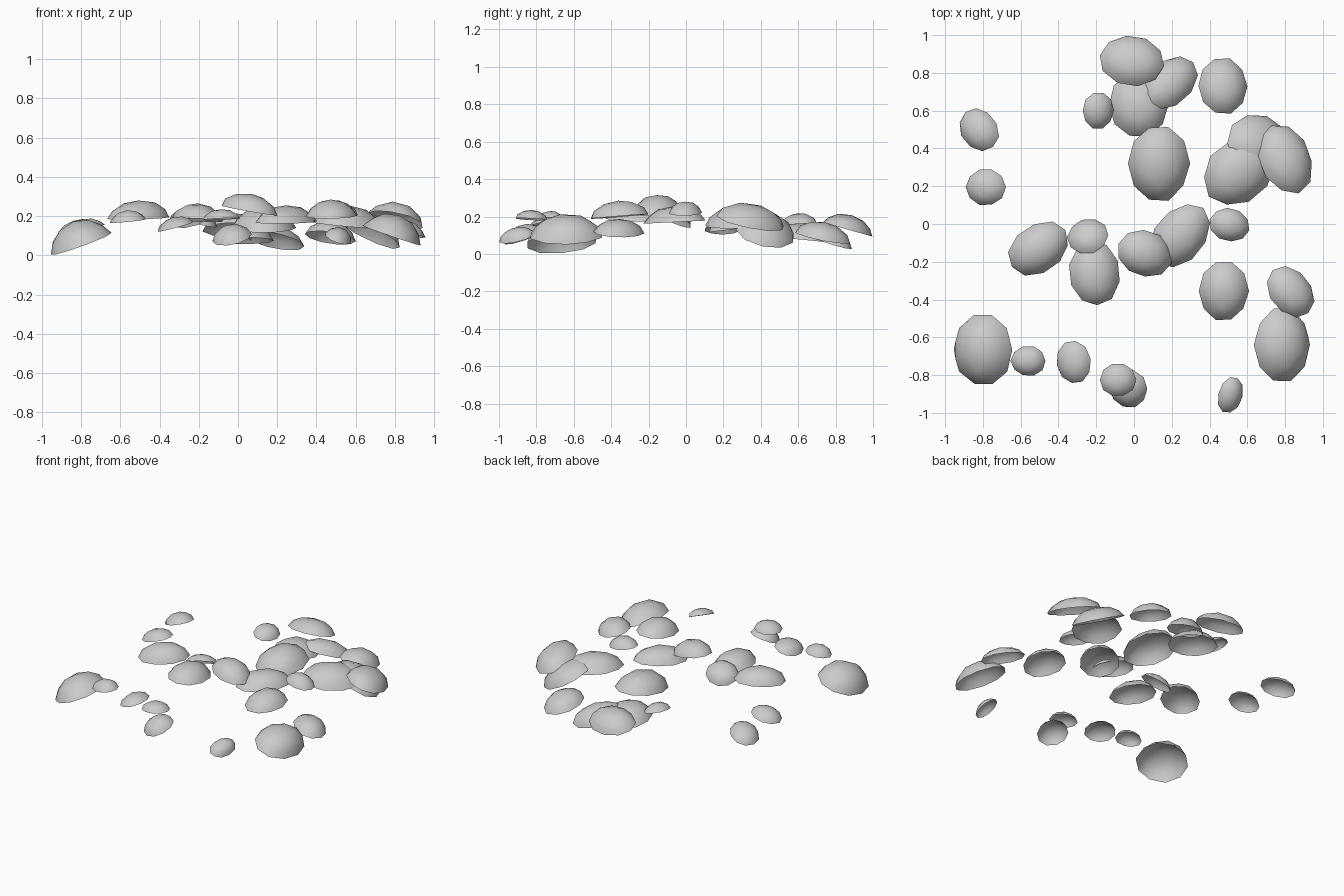
import bpy, bmesh, math, random
from mathutils import Vector, Matrix

random.seed(4)
SIDES, HALF = 10, 5
# dome profile: (radius factor, height factor, vertex count, angle offset)
PROFILE = [(1.02, 0.0, SIDES, 0), (0.86, 0.45, SIDES, 18), (0.52, 0.85, HALF, -18)]


def shell(name, x, y, z, a, b, ang, h, gx, gy):
    """Open faceted dome: rim centre, half axes, yaw, height, rim plane slope."""
    n = Vector((-gx, -gy, 1)).normalized()
    tilt = Vector((0, 0, 1)).rotation_difference(n).to_matrix()
    m = tilt @ Matrix.Rotation(math.radians(ang), 3, 'Z')
    c = Vector((x, y, z))
    bm = bmesh.new()
    rings = []
    for r, t, count, off in PROFILE:
        ring = []
        for i in range(count):
            th = 2 * math.pi * i / count + math.radians(off)
            rr = r * random.uniform(0.98, 1.03)
            p = Vector((a * rr * math.cos(th), b * rr * math.sin(th), h * t))
            ring.append(bm.verts.new(c + m @ p))
        rings.append(ring)
    top = bm.verts.new(c + m @ Vector((0, 0, h)))
    rim, mid, cap = rings
    # rim band
    for i in range(SIDES):
        j = (i + 1) % SIDES
        bm.faces.new((rim[i], rim[j], mid[i]))
        bm.faces.new((rim[j], mid[j], mid[i]))
    # upper band and cap
    for i in range(HALF):
        j = (i + 1) % HALF
        p, q, s = mid[2 * i - 1], mid[2 * i], mid[2 * i + 1]
        bm.faces.new((p, q, cap[i]))
        bm.faces.new((q, cap[j], cap[i]))
        bm.faces.new((q, s, cap[j]))
        bm.faces.new((cap[i], cap[j], top))
    me = bpy.data.meshes.new(name)
    bm.to_mesh(me)
    bm.free()
    for f in me.polygons:
        f.use_smooth = True
    ob = bpy.data.objects.new(name, me)
    bpy.context.collection.objects.link(ob)


def clumps(prefix, rows):
    for i, row in enumerate(rows):
        shell(f"{prefix}_{i + 1}", *row)


# back cluster
clumps("back_clump", [
    (-.01, .865, .13, .17, .135, -10, .08, 0, -.28),
    (.185, .745, .075, .175, .115, 42, .08, -.1, -.3),
    (.025, .63, .075, .155, .17, 0, .09, 0, -.1),
    (-.19, .6, .165, .083, .095, 0, .05, -.25, .1),
    (.47, .73, .09, .13, .15, 0, .08, -.15, -.2),
])
# right rear cluster
clumps("right_clump", [
    (.13, .32, .14, .16, .20, 0, .11, 0, .12),
    (.66, .42, .12, .18, .16, 0, .09, -.5, -.25),
    (.555, .28, .155, .20, .16, 40, .10, -.1, .05),
    (.80, .345, .175, .19, .14, 110, .09, -.28, -.25),
])
# left strays
clumps("left_clump", [
    (-.82, .5, .12, .12, .097, 130, .06, .3, -.1),
    (-.785, .195, .13, .105, .095, 0, .055, .25, 0),
])
# middle cluster
clumps("middle_clump", [
    (-.505, -.13, .19, .17, .125, 35, .09, .02, .05),
    (-.245, -.065, .19, .108, .10, 0, .055, .25, -.5),
    (-.21, -.26, .18, .17, .13, 95, .085, -.05, -.05),
    (.055, -.155, .23, .148, .12, -20, .085, -.17, .05),
    (.245, -.06, .17, .185, .13, 50, .085, 0, .05),
    (.505, -.005, .22, .105, .085, -15, .06, -.15, 0),
    (.475, -.355, .20, .128, .155, 0, .085, .02, .08),
])
# front cluster
clumps("front_clump", [
    (.83, -.36, .115, .145, .11, 130, .07, -.22, -.08),
    (.785, -.64, .10, .153, .193, 0, .11, -.34, .02),
    (-.80, -.665, .06, .16, .19, 0, .12, .36, .08),
    (-.56, -.725, .175, .09, .078, 0, .055, .1, .05),
    (-.32, -.73, .145, .092, .113, 10, .05, .27, .05),
    (-.085, -.825, .185, .094, .088, 0, .05, .05, -.05),
    (-.03, -.87, .09, .10, .107, 0, .065, .2, .35),
    (.51, -.905, .09, .068, .098, -10, .05, -.4, .3),
])
